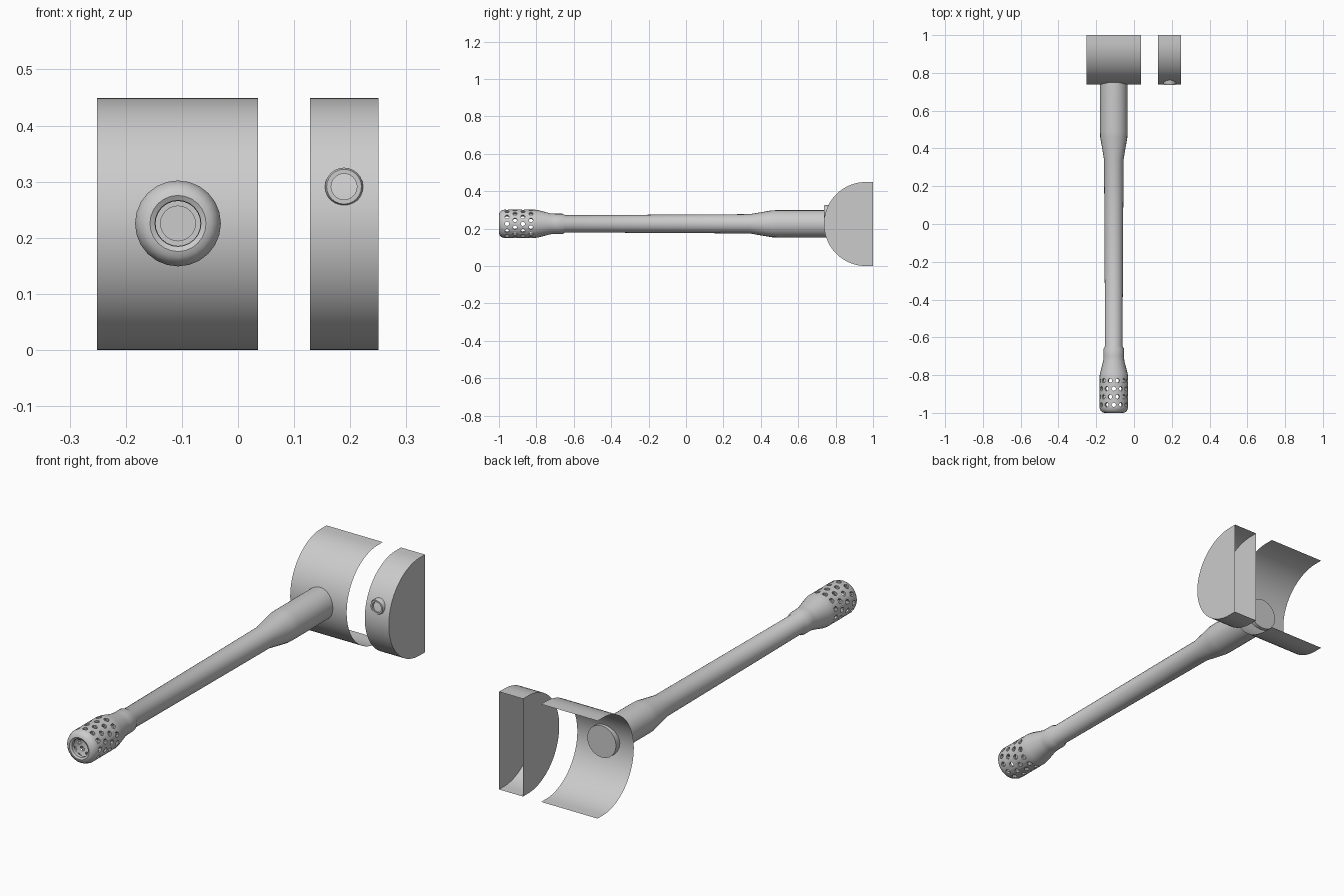
import bpy, bmesh, math
from mathutils import Matrix, Vector

if "Cube" in bpy.data.objects:
    bpy.data.objects.remove(bpy.data.objects["Cube"])

GUN_X, GUN_Z = -0.107, 0.2255      # barrel axis
R, CY, BACK = 0.2245, 0.962, 1.0   # curved shield radius, centre and rear edge

grey = bpy.data.materials.new("plain_grey")
grey.diffuse_color = (0.6, 0.6, 0.6, 1)
grey.use_nodes = True
grey.node_tree.nodes["Principled BSDF"].inputs["Base Color"].default_value = grey.diffuse_color


def make_object(name, bm, fix_normals=True):
    if fix_normals:
        bmesh.ops.recalc_face_normals(bm, faces=bm.faces[:])
    mesh = bpy.data.meshes.new(name)
    bm.to_mesh(mesh)
    bm.free()
    mesh.materials.append(grey)
    obj = bpy.data.objects.new(name, mesh)
    bpy.context.collection.objects.link(obj)
    return obj


def smooth(obj, angle=35):
    bpy.ops.object.select_all(action='DESELECT')
    obj.select_set(True)
    bpy.context.view_layer.objects.active = obj
    bpy.ops.object.shade_smooth_by_angle(angle=math.radians(angle))


def lathe(name, profile, x, z, segs=24, closed=False):
    """Spin (y, radius) points around an axis along y."""
    bm = bmesh.new()
    verts = [bm.verts.new((x, y, z + r)) for y, r in profile]
    pairs = list(zip(verts, verts[1:]))
    if closed:
        pairs.append((verts[-1], verts[0]))
    edges = [bm.edges.new(p) for p in pairs]
    bmesh.ops.spin(bm, geom=verts + edges, cent=(x, 0, z), axis=(0, 1, 0),
                   angle=math.tau, steps=segs, use_duplicate=False)
    bmesh.ops.remove_doubles(bm, verts=bm.verts[:], dist=1e-5)
    return make_object(name, bm)


def shield(name, x0, x1, caps, segs=36):
    """Half-round sheet open at the rear, optionally with flat side plates."""
    outline = [(BACK, 2 * R)]
    for i in range(segs + 1):
        a = math.pi / 2 + math.pi * i / segs
        outline.append((CY + R * math.cos(a), R + R * math.sin(a)))
    outline.append((BACK, 0))
    bm = bmesh.new()
    left = [bm.verts.new((x0, y, z)) for y, z in outline]
    right = [bm.verts.new((x1, y, z)) for y, z in outline]
    for i in range(len(outline) - 1):
        bm.faces.new((left[i], left[i + 1], right[i + 1], right[i]))
    if caps:
        bm.faces.new(left[::-1])
        bm.faces.new(right)
    bm.normal_update()
    obj = make_object(name, bm, fix_normals=False)
    smooth(obj)
    return obj


# Curved shields
shield("main_shield", -0.251, 0.036, False)
shield("side_shield", 0.128, 0.25, True)

# Barrel with hollow end sleeve
barrel = lathe("barrel", [
    (-0.765, 0), (-0.765, 0.031), (-0.79, 0.031), (-0.79, 0.062),
    (-0.98, 0.062), (-0.98, 0.040), (-0.995, 0.041), (-1.0, 0.050),
    (-0.997, 0.060), (-0.988, 0.070), (-0.97, 0.0765), (-0.815, 0.0765),
    (-0.79, 0.073), (-0.725, 0.056), (-0.70, 0.054), (-0.66, 0.054),
    (-0.645, 0.046), (0.34, 0.0515), (0.46, 0.072), (0.49, 0.073),
    (0.765, 0.073), (0.765, 0)], GUN_X, GUN_Z)

# Staggered vent holes around the sleeve
bm = bmesh.new()
COUNT = 12
for row in range(4):
    for k in range(COUNT):
        a = math.tau * (k + 0.5 * (row % 2)) / COUNT
        d = Vector((math.sin(a), 0, math.cos(a)))
        pos = Vector((GUN_X, -0.957 + 0.0425 * row, GUN_Z)) + d * 0.07
        mat = Matrix.Translation(pos) @ d.to_track_quat('Z', 'Y').to_matrix().to_4x4()
        bmesh.ops.create_cone(bm, cap_ends=True, segments=10, radius1=0.0115,
                              radius2=0.0115, depth=0.04, matrix=mat)
cutter = make_object("vent_cutter", bm)
cutter.hide_render = True
mod = barrel.modifiers.new("vents", 'BOOLEAN')
mod.operation = 'DIFFERENCE'
mod.solver = 'EXACT'
mod.object = cutter
bpy.context.view_layer.objects.active = barrel
bpy.ops.object.modifier_apply(modifier=mod.name)
bpy.data.objects.remove(cutter)
smooth(barrel)

# Small port ring on the side shield
ring = lathe("port_ring", [
    (0.775, 0.034), (0.742, 0.034), (0.7365, 0.031), (0.7365, 0.023),
    (0.775, 0.023)], 0.189, 0.291, closed=True)
smooth(ring)
